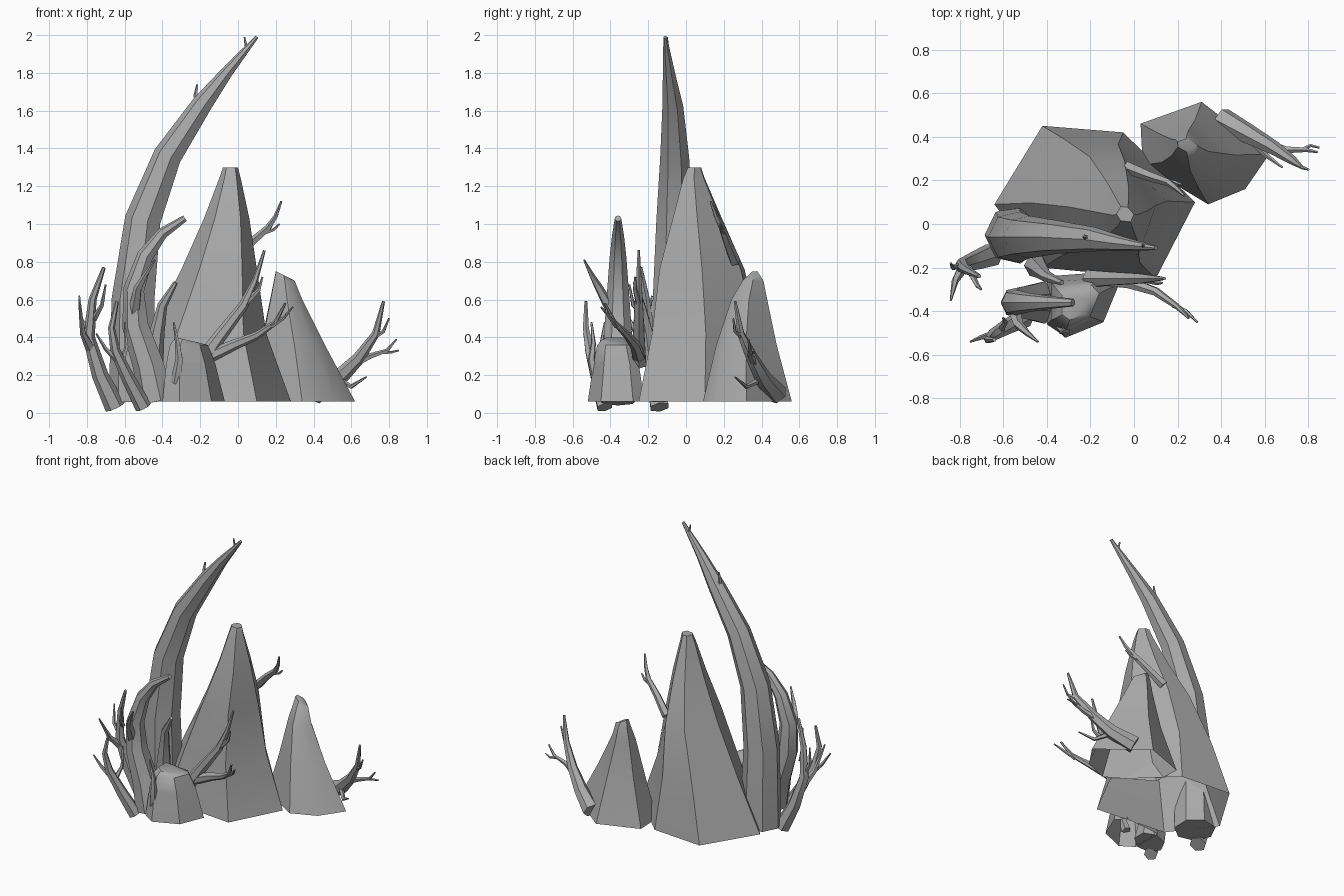
import bpy
import math
from mathutils import Vector

cube = bpy.data.objects.get("Cube")
if cube:
    bpy.data.objects.remove(cube, do_unlink=True)

stone = bpy.data.materials.new("grey_stone")
stone.use_nodes = True
stone.diffuse_color = (0.4, 0.4, 0.4, 1)
stone.node_tree.nodes["Principled BSDF"].inputs["Base Color"].default_value = (0.4, 0.4, 0.4, 1)


def loft(name, rings, cap_start, angle):
    """Skin a list of equal rings and close the far end."""
    n = len(rings[0])
    verts = [p for ring in rings for p in ring]
    faces = [(k * n + i, k * n + (i + 1) % n, (k + 1) * n + (i + 1) % n, (k + 1) * n + i)
             for k in range(len(rings) - 1) for i in range(n)]
    faces.append(tuple(range(len(verts) - n, len(verts))))
    if cap_start:
        faces.append(tuple(reversed(range(n))))
    mesh = bpy.data.meshes.new(name)
    mesh.from_pydata(verts, [], faces)
    mesh.materials.append(stone)
    obj = bpy.data.objects.new(name, mesh)
    bpy.context.collection.objects.link(obj)
    bpy.ops.object.select_all(action='DESELECT')
    obj.select_set(True)
    bpy.context.view_layer.objects.active = obj
    bpy.ops.object.shade_smooth_by_angle(angle=math.radians(angle))
    return obj


def rock(name, outline, levels, tilt=0):
    """Fit the base outline into the box (z, x0, x1, y0, y1) of every level."""
    xs, ys = [p[0] for p in outline], [p[1] for p in outline]
    rings = []
    for k, (z, x0, x1, y0, y1) in enumerate(levels):
        ring = []
        for x, y in outline:
            u = (x - min(xs)) / (max(xs) - min(xs))
            v = (y - min(ys)) / (max(ys) - min(ys))
            drop = tilt * u if k == len(levels) - 1 else 0
            ring.append((x0 + u * (x1 - x0), y0 + v * (y1 - y0), z - drop))
        rings.append(ring)
    return loft(name, rings, False, 40)


def branch(name, path, r0, r1, sides=6, power=1.0):
    """Tapered tube along a path."""
    pts = [Vector(p) for p in path]
    rings = []
    for i, p in enumerate(pts):
        d = (pts[min(i + 1, len(pts) - 1)] - pts[max(i - 1, 0)]).normalized()
        a = d.cross(Vector((0, 1, 0))).normalized()
        b = d.cross(a)
        r = r0 + (r1 - r0) * (i / (len(pts) - 1)) ** power
        rings.append([p + r * (math.cos(t) * a + math.sin(t) * b)
                      for t in (2 * math.pi * j / sides for j in range(sides))])
    return loft(name, rings, True, 50)


def twig(name, *path, r=0.018):
    return branch(name, path, r, 0.005, 5)


# Three open-bottomed rocks
rock("main_rock",
     [(-.64, .09), (-.42, -.2), (.1, -.25), (.28, .1), (-.05, .42), (-.42, .45)],
     [(.06, -.64, .28, -.25, .45), (.42, -.47, .15, -.18, .39), (.76, -.3, .1, -.14, .31),
      (1.03, -.18, .06, -.07, .19), (1.24, -.1, .015, -.015, .1), (1.3, -.08, 0, .01, .08)])
rock("side_rock",
     [(.04, .27), (.34, .09), (.51, .16), (.62, .32), (.31, .56), (.03, .46)],
     [(.06, .03, .62, .09, .56), (.36, .12, .46, .16, .48), (.6, .17, .34, .24, .43),
      (.7, .19, .3, .3, .41), (.75, .2, .28, .33, .39)], .04)
rock("front_rock",
     [(-.4, -.46), (-.31, -.52), (-.14, -.45), (-.07, -.28), (-.13, -.22), (-.4, -.24)],
     [(.06, -.4, -.07, -.52, -.22), (.26, -.38, -.12, -.49, -.25),
      (.36, -.36, -.16, -.47, -.28), (.4, -.33, -.2, -.44, -.32)], .03)

# Tall curved horn
branch("tall_horn",
       [(-.55, -.05, .06), (-.55, -.06, .6), (-.5, -.06, 1.02), (-.37, -.06, 1.36),
        (-.19, -.07, 1.63), (-.06, -.09, 1.8), (.1, -.11, 1.99)], .135, .01, 7, 1.15)
twig("tall_horn_lower_twig", (-.2, -.07, 1.61), (-.225, -.06, 1.68), (-.215, -.06, 1.74))
twig("tall_horn_upper_twig", (.02, -.1, 1.89), (.045, -.1, 1.93), (.035, -.1, 1.99), r=.014)

# Front horn with its twig
branch("front_horn",
       [(-.43, -.36, .06), (-.47, -.36, .25), (-.54, -.36, .46), (-.55, -.36, .65),
        (-.49, -.36, .83), (-.4, -.36, .95), (-.28, -.36, 1.03)], .1, .018, 7)
twig("front_horn_twig", (-.55, -.39, .53), (-.53, -.46, .66), (-.49, -.5, .73),
     (-.44, -.54, .81), r=.032)

# Outer left branch
branch("outer_branch",
       [(-.65, -.14, .03), (-.73, -.17, .2), (-.79, -.19, .4), (-.77, -.21, .6),
        (-.71, -.24, .77)], .055, .01)
twig("outer_front_twig", (-.78, -.19, .34), (-.82, -.26, .42), (-.84, -.35, .58), r=.028)
twig("outer_side_twig", (-.79, -.19, .42), (-.83, -.2, .5), (-.84, -.18, .62))
twig("outer_inner_twig", (-.76, -.2, .5), (-.72, -.28, .57), (-.7, -.3, .68))

# Lower left branch
branch("lower_branch",
       [(-.5, -.43, .03), (-.58, -.47, .18), (-.65, -.51, .33), (-.67, -.53, .45),
        (-.64, -.53, .59)], .045, .009)
twig("lower_side_twig", (-.63, -.5, .27), (-.7, -.52, .34), (-.75, -.54, .42))
twig("lower_inner_twig", (-.62, -.5, .25), (-.59, -.45, .35), (-.6, -.43, .48))

# Prong between the horns and the front rock
branch("inner_prong",
       [(-.45, -.19, .25), (-.43, -.21, .42), (-.4, -.24, .57), (-.33, -.27, .69)], .055, .012)

# Shoot on the face of the front rock
twig("face_shoot", (-.33, -.47, .16), (-.31, -.5, .28), (-.32, -.49, .37),
     (-.34, -.5, .48), r=.03)

# Forked branch beside the front rock
branch("fork_upper_branch",
       [(-.2, -.25, .26), (-.1, -.25, .4), (.03, -.25, .57), (.09, -.25, .7),
        (.14, -.25, .86)], .045, .007)
twig("fork_upper_twig", (.04, -.25, .58), (.11, -.27, .65), (.13, -.27, .72))
branch("fork_lower_branch",
       [(-.15, -.25, .3), (-.02, -.27, .36), (.1, -.31, .41), (.2, -.38, .48),
        (.25, -.43, .58)], .036, .006)
twig("fork_lower_twig", (.18, -.37, .46), (.24, -.4, .5), (.29, -.45, .56), r=.014)

# Forked branch on the side rock
branch("side_branch",
       [(.4, .48, .1), (.53, .41, .18), (.64, .35, .29), (.73, .29, .42), (.77, .26, .59)],
       .058, .008)
twig("side_outer_twig", (.6, .37, .25), (.7, .34, .3), (.79, .34, .33), (.84, .33, .39), r=.022)
twig("side_outer_tip", (.77, .34, .32), (.81, .36, .32), (.85, .35, .33), r=.01)
twig("side_low_twig", (.52, .4, .18), (.6, .32, .14), (.68, .26, .19), r=.02)
twig("side_upper_twig", (.72, .3, .4), (.77, .26, .43), (.8, .25, .5), r=.014)

# Thin branch on the back of the main rock
branch("back_branch",
       [(-.03, .26, .8), (.07, .22, .9), (.16, .19, .98), (.2, .16, 1.04), (.23, .13, 1.12)],
       .03, .006, 5)
twig("back_twig", (.13, .2, .95), (.19, .19, .97), (.22, .18, 1.0), r=.013)
